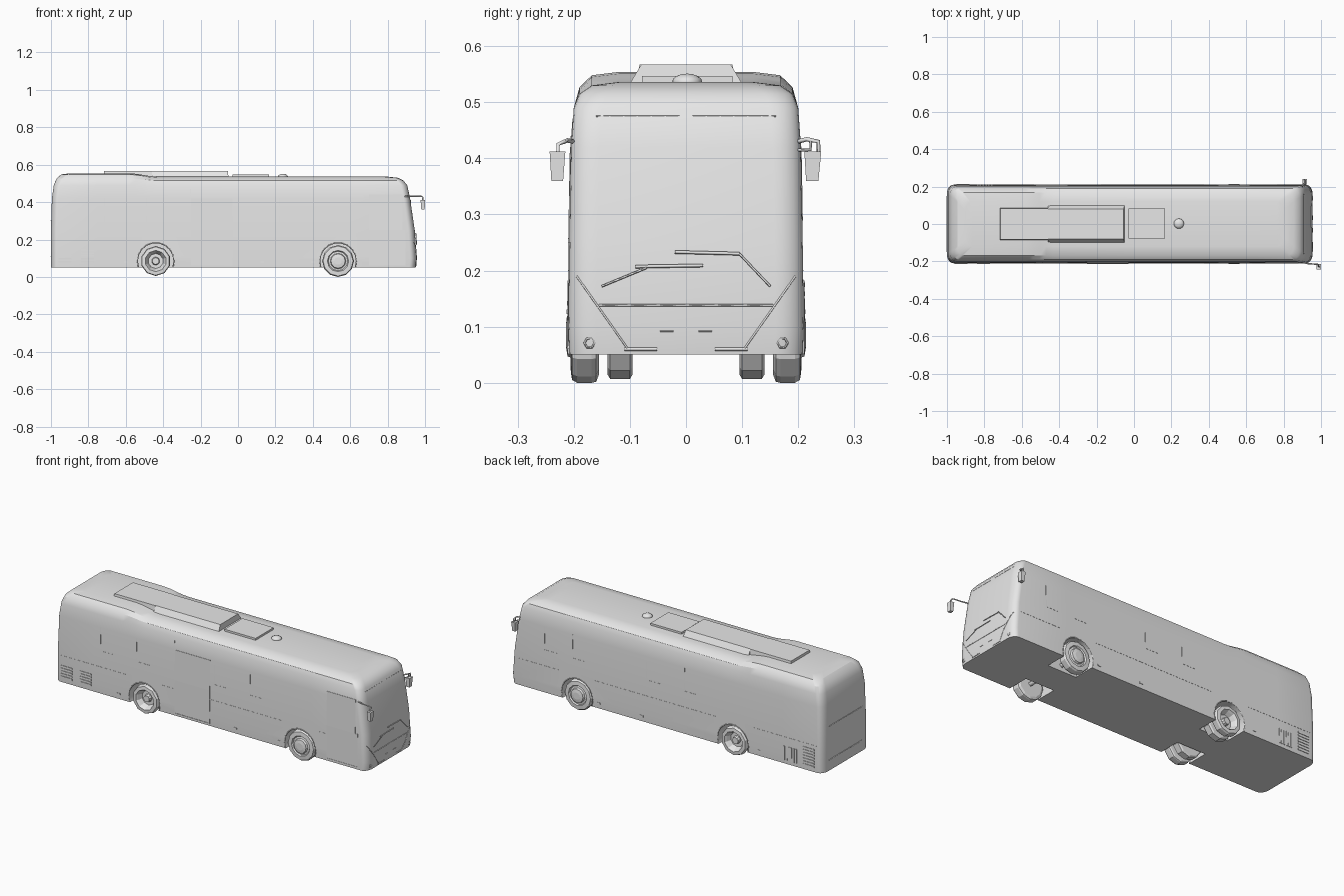
import bpy, bmesh, math
from mathutils import Vector

cube = bpy.data.objects.get("Cube")
if cube:
    bpy.data.objects.remove(cube, do_unlink=True)

GREY = (0.8, 0.8, 0.8, 1)
paint = bpy.data.materials.new("plain_grey")
paint.use_nodes = True
paint.diffuse_color = GREY
paint.node_tree.nodes["Principled BSDF"].inputs["Base Color"].default_value = GREY


def activate(ob):
    bpy.ops.object.select_all(action='DESELECT')
    ob.select_set(True)
    bpy.context.view_layer.objects.active = ob


def smooth(ob, angle=30):
    activate(ob)
    bpy.ops.object.shade_smooth_by_angle(angle=math.radians(angle))


def make(name, verts, faces):
    bm = bmesh.new()
    vs = [bm.verts.new(v) for v in verts]
    for f in faces:
        bm.faces.new([vs[i] for i in f])
    bmesh.ops.recalc_face_normals(bm, faces=bm.faces)
    me = bpy.data.meshes.new(name)
    bm.to_mesh(me)
    bm.free()
    me.materials.append(paint)
    ob = bpy.data.objects.new(name, me)
    bpy.context.collection.objects.link(ob)
    return ob


def hexa(name, bottom, top):
    """Box-like solid between two four-point loops."""
    sides = [(i, (i + 1) % 4, (i + 1) % 4 + 4, i + 4) for i in range(4)]
    return make(name, bottom + top, [(3, 2, 1, 0), (4, 5, 6, 7)] + sides)


def rect(x0, x1, y0, y1, z):
    return [(x0, y0, z), (x1, y0, z), (x1, y1, z), (x0, y1, z)]


def box(name, x, y, z):
    return hexa(name, rect(*x, *y, z[0]), rect(*x, *y, z[1]))


def tube(name, pts, r):
    cu = bpy.data.curves.new(name, 'CURVE')
    cu.dimensions = '3D'
    cu.bevel_depth, cu.bevel_resolution, cu.use_fill_caps = r, 0, True
    sp = cu.splines.new('POLY')
    sp.points.add(len(pts) - 1)
    for p, co in zip(sp.points, pts):
        p.co = (*co, 1)
    cu.materials.append(paint)
    ob = bpy.data.objects.new(name, cu)
    bpy.context.collection.objects.link(ob)
    activate(ob)
    bpy.ops.object.convert(target='MESH')
    return ob


def lathe(name, profile, cx, cz, side, segs):
    """Revolve (radius, y) points around an axle along y."""
    n = len(profile)
    verts = [(cx + r * math.sin(a), side * y, cz - r * math.cos(a))
             for a in (2 * math.pi * s / segs for s in range(segs)) for r, y in profile]
    faces = [(s * n + k, s * n + k + 1, (s + 1) % segs * n + k + 1, (s + 1) % segs * n + k)
             for s in range(segs) for k in range(n - 1)]
    faces += [[s * n + k for s in range(segs)] for k in (0, n - 1)]
    return make(name, verts, faces)


# Body: stacked rounded outlines given as height, front x, rear x, half width
LEVELS = [(.05, .95, -1, .208), (.1, .955, -1, .21), (.25, .945, -1, .208),
          (.42, .92, -.995, .205), (.49, .905, -.985, .2), (.515, .885, -.97, .19),
          (.53, .855, -.945, .168), (.536, .8, -.9, .12)]
RX, RY, ARC = .035, .05, 6


def level(z):
    for a, b in zip(LEVELS, LEVELS[1:]):
        if z <= b[0]:
            t = (z - a[0]) / (b[0] - a[0])
            return [p + t * (q - p) for p, q in zip(a, b)]
    return LEVELS[-1]


def roof_lift(x, z):
    t = min(1, max(0, (-.43 - x) / .15))
    return .018 * t * t * (3 - 2 * t) * min(1, max(0, (z - .49) / .04))


def half_outline(z, front, rear, half):
    angles = [math.pi / 2 * i / ARC for i in range(ARC + 1)]
    pts = [(front - RX + RX * math.cos(a), half - RY + RY * math.sin(a)) for a in angles]
    pts += [(x, half) for x in (.6, .3, 0, -.43, -.47, -.505, -.54, -.58, -.75)]
    pts += [(rear + RX - RX * math.sin(a), half - RY + RY * math.cos(a)) for a in angles]
    return [(x, y, z + roof_lift(x, z)) for x, y in pts]


verts, faces = [], []
for lv in LEVELS:
    left = half_outline(*lv)
    verts += left + [(x, -y, z) for x, y, z in reversed(left)]
n = len(left) * 2
for k in range(len(LEVELS) - 1):
    faces += [(k * n + i, k * n + (i + 1) % n, (k + 1) * n + (i + 1) % n, (k + 1) * n + i)
              for i in range(n)]
for base in (0, (len(LEVELS) - 1) * n):
    faces += [(base + i, base + i + 1, base + n - 2 - i, base + n - 1 - i)
              for i in range(n // 2 - 1)]
body = make("body_shell", verts, faces)

# Wheel wells
AXLES = {"front": .535, "rear": -.44}
WHEEL_Z = .085
for x in AXLES.values():
    for s in (1, -1):
        cutter = lathe("well_cutter", [(.097, .085), (.097, .26)], x, WHEEL_Z, s, 24)
        cutter.hide_render = True
        mod = body.modifiers.new("well", 'BOOLEAN')
        mod.operation, mod.solver, mod.object = 'DIFFERENCE', 'EXACT', cutter
        activate(body)
        bpy.ops.object.modifier_apply(modifier=mod.name)
        bpy.data.objects.remove(cutter, do_unlink=True)
smooth(body)

# Wheels: single at the front with a raised hub, double at the rear with a dished hub
FRONT = [(.07, .155), (.083, .16), (.085, .168), (.085, .194), (.08, .203), (.057, .205),
         (.052, .198), (.042, .2), (.038, .211), (.02, .214)]
REAR = [(.07, .16), (.078, .164), (.08, .17), (.08, .194), (.076, .204), (.057, .206),
        (.05, .195), (.04, .172), (.022, .172), (.018, .19)]
INNER = [(.07, .095), (.078, .1), (.078, .135), (.07, .14)]
for s, label in ((1, "left"), (-1, "right")):
    lathe(f"front_wheel_{label}", FRONT, AXLES["front"], WHEEL_Z, s, 12)
    lathe(f"rear_wheel_{label}", REAR, AXLES["rear"], WHEEL_Z, s, 10)
    lathe(f"rear_inner_wheel_{label}", INNER, AXLES["rear"], WHEEL_Z, s, 10)
    for name, x in AXLES.items():
        arc = [math.radians(a) for a in range(-20, 201, 20)]
        tube(f"{name}_arch_trim_{label}", [(x + .098 * math.cos(a), s * .2085,
             WHEEL_Z + .098 * math.sin(a)) for a in arc], .003)
for name, x in AXLES.items():
    tube(f"{name}_axle", [(x, -.17, WHEEL_Z), (x, .17, WHEEL_Z)], .015)


# Side details: thin plates that follow the wall
def side_plate(name, side, x0, x1, z0, z1, proud=.001):
    loops = []
    for z in (z0, z1):
        y = level(z)[3]
        loops.append(rect(x0, x1, side * (y - .004), side * (y + proud), z))
    return hexa(name, *loops)


def seam(side, x0, z0, x1, z1, w=.002):
    return side_plate("panel_seam", side, x0 - w / 2, x1 + w / 2, z0 - w / 2, z1 + w / 2)


side_plate("middle_door_lower", -1, -.25, -.03, .062, .25, .002)
side_plate("middle_door_upper", -1, -.25, -.03, .25, .42, .002)
box("middle_door_sill", (-.25, -.03), (-.213, -.2), (.06, .066))
seam(-1, -.255, .42, -.255, .47)
side_plate("front_door_lower", -1, .7, .895, .066, .25, .002)
side_plate("front_door_upper", -1, .7, .88, .25, .44, .002)
seam(-1, .79, .07, .79, .25, .005)
seam(-1, .79, .25, .79, .44, .005)
box("front_door_sill", (.7, .895), (-.212, -.2), (.06, .066))
for s, windows in ((-1, (-.715, -.49, 0, .22)), (1, (.74, .565, .1, -.135))):
    for x in windows:
        seam(s, x, .29, x, .42)
        seam(s, x, .29, x + .08 * -s, .29) if s < 0 else seam(s, x - .08, .29, x, .29)
    for a, b in ((-.96, -.56), (-.33, .42), (.65, .9)):
        seam(s, a, .2, b, .2)
    for x in (-.9, -.6, .13, .4):
        box("side_marker", (x - .01, x + .01), sorted((s * .2, s * .2115)), (.075, .084))

# Engine grilles
for i in range(5):
    for x0, x1 in ((-.96, -.89), (-.84, -.77)):
        side_plate("right_louvre", -1, x0, x1, .078 + i * .015, .086 + i * .015, .003)
for i in range(7):
    side_plate("left_louvre", 1, -.95, -.88, .075 + i * .016, .083 + i * .016, .003)
for i in range(6):
    side_plate("left_upright_louvre", 1, -.84 + i * .015, -.832 + i * .015, .07, .15, .003)

# Roof equipment
hexa("roof_unit_rear", rect(-.72, -.46, -.088, .088, .53), rect(-.715, -.46, -.083, .083, .567))
hexa("roof_unit_front", rect(-.46, -.05, -.102, .102, .53), rect(-.46, -.055, -.08, .08, .567))
box("roof_hatch", (-.03, .165), (-.078, .083), (.53, .547))
bm = bmesh.new()
bmesh.ops.create_uvsphere(bm, u_segments=16, v_segments=8, radius=1)
for v in bm.verts:
    v.co = Vector((.24 + .027 * v.co.x, .002 + .027 * v.co.y, .536 + .015 * v.co.z))
me = bpy.data.meshes.new("roof_vent")
bm.to_mesh(me)
bm.free()
me.materials.append(paint)
vent = bpy.data.objects.new("roof_vent", me)
bpy.context.collection.objects.link(vent)
smooth(vent, 40)


# Front and rear face details
def on_front(y, z, gap=0):
    _, front, _, half = level(z)
    t = min(1, max(0, (abs(y) - half + RY) / RY))
    return (front - RX * (1 - math.sqrt(1 - t * t)) + gap, y, z)


def front_line(name, a, b, r=.0015, gap=0):
    steps = [i / 6 for i in range(7)]
    tube(name, [on_front(a[0] + t * (b[0] - a[0]), a[1] + t * (b[1] - a[1]), gap)
                for t in steps], r)


front_line("wiper_arm_right", (-.15, .172), (-.07, .205), .002, .005)
front_line("wiper_blade_right", (-.09, .207), (.03, .209), .003, .004)
front_line("wiper_arm_left", (.15, .172), (.095, .23), .002, .005)
front_line("wiper_blade_left", (-.02, .233), (.095, .23), .003, .004)
front_line("bumper_seam", (-.155, .138), (.155, .138), .002)
for s in (1, -1):
    front_line("bumper_diagonal", (s * .195, .19), (s * .105, .062), .002)
    front_line("bumper_strip", (s * .11, .06), (s * .052, .06), .003)
    front_line("number_bracket", (s * .022, .092), (s * .046, .092))
    front_line("windscreen_top_seam", (s * .012, .475), (s * .16, .475), .001)
    x, y, z = on_front(s * .172, .071)
    lamp = [(x, y + .009 * math.cos(a), z + .009 * math.sin(a))
            for a in (math.pi / 3 * i for i in range(7))]
    tube("fog_lamp", lamp, .002)
for z in (.11, .3):
    tube("rear_seam", [(-1, -.15, z), (-1, .15, z)], .002)

# Mirrors
tube("right_mirror_arm", [(.89, -.2, .43), (.93, -.212, .432), (.985, -.216, .43),
                          (.988, -.228, .425), (.988, -.229, .4)], .004)
hexa("right_mirror", rect(.98, .998, -.24, -.219, .36), rect(.976, 1, -.243, -.215, .412))
tube("left_mirror_arm", [(.895, .2, .43), (.912, .215, .434), (.912, .236, .43),
                         (.912, .236, .4)], .004)
tube("left_mirror_brace", [(.9, .2, .415), (.912, .222, .415), (.912, .222, .434)], .003)
hexa("left_mirror", rect(.903, .922, .214, .236, .36), rect(.9, .925, .211, .241, .412))
